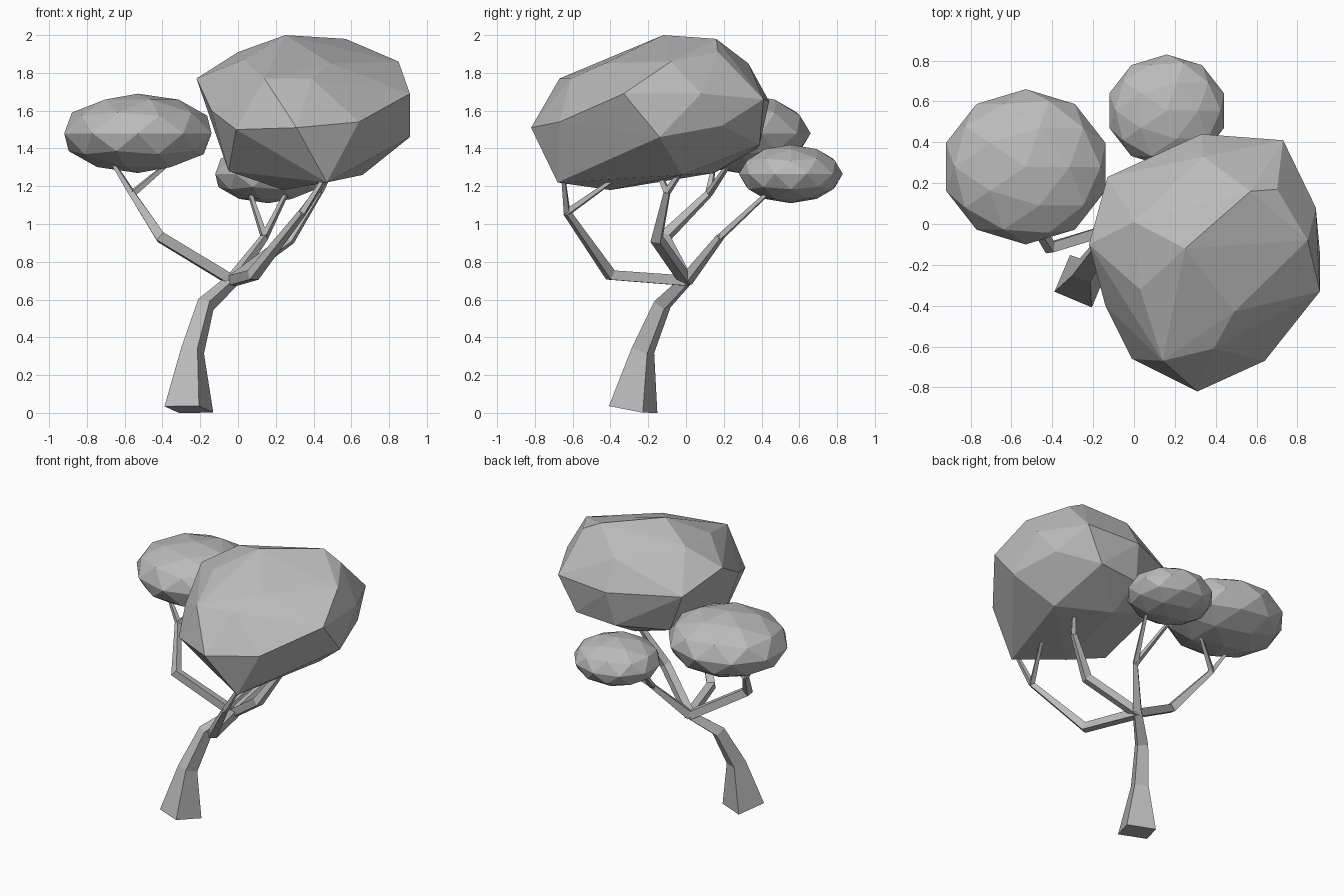
import bpy
import bmesh
from math import pi, cos, sin
from mathutils import Vector

if "Cube" in bpy.data.objects:
    bpy.data.objects.remove(bpy.data.objects["Cube"], do_unlink=True)

# One plain grey for the whole tree
grey = bpy.data.materials.new("plain_grey")
grey.use_nodes = True
grey.diffuse_color = (0.5, 0.5, 0.5, 1)
grey.node_tree.nodes["Principled BSDF"].inputs["Base Color"].default_value = (0.5, 0.5, 0.5, 1)


def finish(name, bm):
    """Turn a bmesh into a flat shaded object."""
    bmesh.ops.recalc_face_normals(bm, faces=bm.faces[:])
    mesh = bpy.data.meshes.new(name)
    bm.to_mesh(mesh)
    bm.free()
    mesh.materials.append(grey)
    obj = bpy.data.objects.new(name, mesh)
    bpy.context.collection.objects.link(obj)
    return obj


def limb(name, path, radii, side=(0, 0, 1)):
    """Sweep a tapering square section, one face towards side, along a bent path."""
    bm = bmesh.new()
    points = [Vector(p) for p in path]
    u = Vector(side)
    rings = []
    for i, (p, r) in enumerate(zip(points, radii)):
        before = (p - points[i - 1]).normalized() if i else Vector()
        after = (points[i + 1] - p).normalized() if i + 1 < len(points) else Vector()
        t = (before + after).normalized()
        u = (u - t * u.dot(t)).normalized()
        v = t.cross(u)
        angles = [pi / 4 + k * pi / 2 for k in range(4)]
        rings.append([bm.verts.new(p + r * (u * cos(a) + v * sin(a))) for a in angles])
    for a, b in zip(rings, rings[1:]):
        for k in range(4):
            n = (k + 1) % 4
            bm.faces.new((a[k], a[n], b[n], b[k]))
    bm.faces.new(rings[0])
    bm.faces.new(rings[-1])
    return finish(name, bm)


def foliage_ball(name, centre, size):
    """Flattened low-poly ball of leaves."""
    bm = bmesh.new()
    bmesh.ops.create_icosphere(bm, subdivisions=2, radius=1)
    bmesh.ops.scale(bm, vec=size, verts=bm.verts[:])
    bmesh.ops.translate(bm, vec=centre, verts=bm.verts[:])
    return finish(name, bm)


def foliage_hull(name, corners):
    """Faceted leaf mass wrapped around its corner points."""
    bm = bmesh.new()
    for c in corners:
        bm.verts.new(c)
    bmesh.ops.convex_hull(bm, input=bm.verts[:])
    loose = [v for v in bm.verts if not v.link_faces]
    bmesh.ops.delete(bm, geom=loose, context='VERTS')
    return finish(name, bm)


# Leaning trunk with a flared foot
fork = (-0.03, 0, 0.7)
limb("trunk",
     [(-0.26, -0.28, 0.018), (-0.24, -0.228, 0.33), (-0.17, -0.125, 0.575), fork],
     [0.14, 0.066, 0.05, 0.037], side=(0.92, -0.39, 0))

# Boughs: bends after the fork, then the tips of the two twigs
boughs = {
    "right": ([(-0.41, -0.115, 0.93), (-0.56, 0.12, 1.16)],
              [(-0.66, 0.15, 1.32), (-0.37, 0.23, 1.32)]),
    "front": ([(0.08, -0.4, 0.73), (0.34, -0.63, 1.06)],
              [(0.46, -0.65, 1.25), (0.46, -0.39, 1.23)]),
    "back": ([(0.14, 0.18, 0.93)],
             [(0.06, 0.44, 1.17), (0.26, 0.44, 1.17)]),
    "left": ([(0.27, -0.155, 0.92), (0.43, -0.1, 1.17)],
             [(0.41, -0.15, 1.28), (0.5, -0.01, 1.3)]),
}
for side, (bends, tips) in boughs.items():
    limb(side + "_bough", [fork] + bends, [0.038] * len(bends) + [0.022])
    for label, tip in zip(("first", "second"), tips):
        limb(f"{side}_{label}_twig", [bends[-1], tip], [0.021, 0.013])

# Two small leaf balls
foliage_ball("right_foliage", (-0.53, 0.28, 1.48), (0.41, 0.38, 0.21))
foliage_ball("back_foliage", (0.16, 0.555, 1.265), (0.295, 0.275, 0.155))

# Large leaf mass
crown = [(0.25, -0.12, 2), (0.57, 0.16, 1.98), (0, 0.01, 1.91), (0.03, -0.32, 1.87),
         (0.85, -0.08, 1.86), (0.34, 0.33, 1.85), (0.49, -0.43, 1.85), (0.7, 0.17, 1.91)]
middle = [(-0.22, -0.1, 1.77), (0.14, -0.67, 1.77), (0.39, -0.61, 1.77),
          (0.91, -0.33, 1.69), (0.89, 0.08, 1.69), (0.73, 0.41, 1.66),
          (0.33, 0.44, 1.65), (-0.13, 0.23, 1.66), (-0.14, -0.4, 1.6),
          (0.31, -0.82, 1.51), (0.64, -0.67, 1.54), (-0.01, -0.66, 1.5)]
underside = [(0.91, -0.14, 1.46), (0.82, 0.19, 1.52), (0.6, 0.39, 1.42),
             (0.3, 0.38, 1.4), (0, 0.18, 1.37), (-0.05, -0.35, 1.28),
             (0.47, -0.68, 1.22), (0.24, -0.4, 1.18), (0.66, -0.02, 1.26),
             (0.3, 0.15, 1.27)]
foliage_hull("main_foliage", crown + middle + underside)
